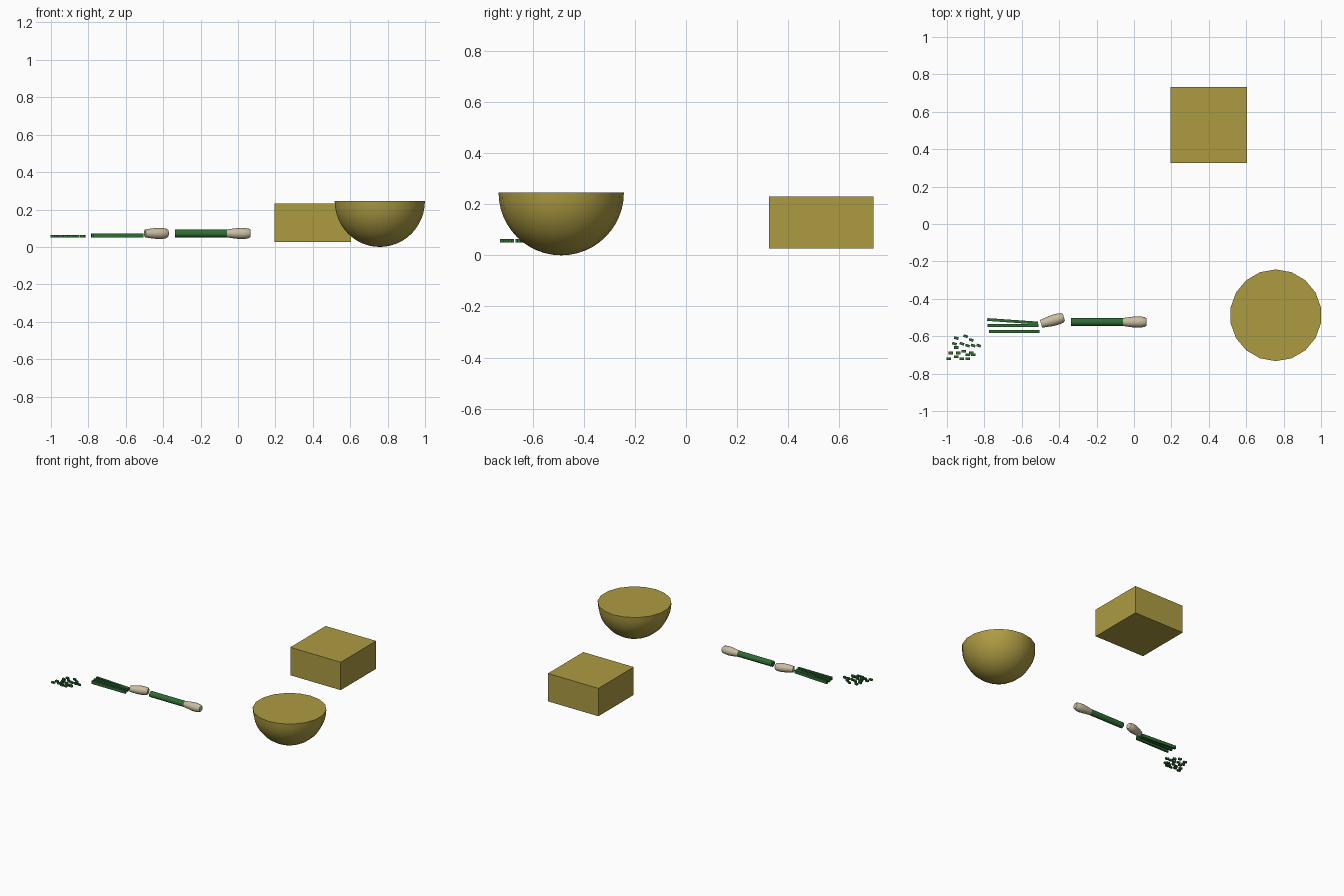
import bpy, bmesh, math
from mathutils import Matrix, Vector

cube = bpy.data.objects.get("Cube")
if cube:
    bpy.data.objects.remove(cube, do_unlink=True)


def material(name, rgb):
    m = bpy.data.materials.new(name)
    m.use_nodes = True
    m.diffuse_color = (*rgb, 1)
    m.node_tree.nodes["Principled BSDF"].inputs["Base Color"].default_value = (*rgb, 1)
    return m


gold = material("mustard gold", (0.42, 0.33, 0.055))
green = material("leaf green", (0.028, 0.15, 0.034))
cream = material("cream white", (0.58, 0.51, 0.35))


def finish(bm, name, mat, place=Matrix(), smooth=False):
    bmesh.ops.recalc_face_normals(bm, faces=bm.faces)
    mesh = bpy.data.meshes.new(name)
    bm.to_mesh(mesh)
    bm.free()
    mesh.transform(place)
    mesh.materials.append(mat)
    obj = bpy.data.objects.new(name, mesh)
    bpy.context.collection.objects.link(obj)
    if smooth:
        bpy.ops.object.select_all(action='DESELECT')
        obj.select_set(True)
        bpy.context.view_layer.objects.active = obj
        bpy.ops.object.shade_smooth_by_angle(angle=math.radians(45))
    return obj


def lathe(name, profile, sides, mat, place, phase=0.0):
    """Closed solid from (radius, height) rings around z."""
    bm = bmesh.new()
    rings = []
    for r, h in profile:
        angles = [phase + math.tau * i / sides for i in range(sides)]
        rings.append([bm.verts.new((r * math.cos(a), r * math.sin(a), h)) for a in angles])
    for low, high in zip(rings, rings[1:]):
        for i in range(sides):
            j = (i + 1) % sides
            bm.faces.new((low[i], low[j], high[j], high[i]))
    bm.faces.new(rings[0])
    bm.faces.new(rings[-1])
    bmesh.ops.remove_doubles(bm, verts=bm.verts, dist=0.0002)
    return finish(bm, name, mat, place, smooth=True)


def box(name, centre, size, mat, turn=0.0):
    bm = bmesh.new()
    bmesh.ops.create_cube(bm, size=1)
    place = (Matrix.Translation(centre) @ Matrix.Rotation(math.radians(turn), 4, 'Z')
             @ Matrix.Diagonal((*size, 1)))
    return finish(bm, name, mat, place)


def along_x(x, y, z, turn=0.0):
    """Lay the lathe axis down along +x, turned in plan."""
    return (Matrix.Translation((x, y, z)) @ Matrix.Rotation(math.radians(turn), 4, 'Z')
            @ Matrix.Rotation(math.pi / 2, 4, 'Y'))


# Block and solid half-ball bowl
box("block", (0.399, 0.529, 0.129), (0.408, 0.408, 0.204), gold)
R = 0.245
bowl_profile = [(max(R * math.sin(a), 0.0005), R - R * math.cos(a))
                for a in (math.pi / 2 * i / 12 for i in range(13))]
lathe("bowl", bowl_profile, 18, gold, Matrix.Translation((0.758, -0.488, 0)), math.pi / 2)

# Whole stalk and the two bulb ends
lathe("stalk", [(0.021, 0), (0.021, 0.28)], 16, green, along_x(-0.337, -0.524, 0.072))
bulb_profile = [(0.021, 0), (0.024, 0.02), (0.028, 0.05), (0.030, 0.075),
                (0.029, 0.1), (0.025, 0.12), (0.019, 0.127)]
lathe("bulb", bulb_profile, 16, cream, along_x(-0.06, -0.524, 0.072))
lathe("cut_bulb", bulb_profile, 16, cream, along_x(-0.497, -0.534, 0.072, 16))

# Lengthwise strips
for i, (x, y, turn) in enumerate([(-0.64, -0.575, 0), (-0.646, -0.542, 0), (-0.649, -0.52, -4)]):
    box(f"strip_{i + 1}", (x, y, 0.062), (0.272, 0.015, 0.022), green, turn)

# Chopped pieces, plan positions in hundredths
pieces = [(-95, -61), (-90, -60), (-87, -62), (-96, -64), (-92, -64), (-89, -65), (-86, -65),
          (-83, -65), (-95, -66), (-91, -68), (-87, -69), (-98, -69), (-94, -69), (-89, -70),
          (-86, -70), (-99, -72), (-95, -71), (-92, -72), (-89, -72)]
for i, (x, y) in enumerate(pieces):
    turn = -18 if y > -66 else 0
    box(f"chopped_piece_{i + 1}", (x / 100, y / 100, 0.057), (0.024, 0.014, 0.012), green, turn)
